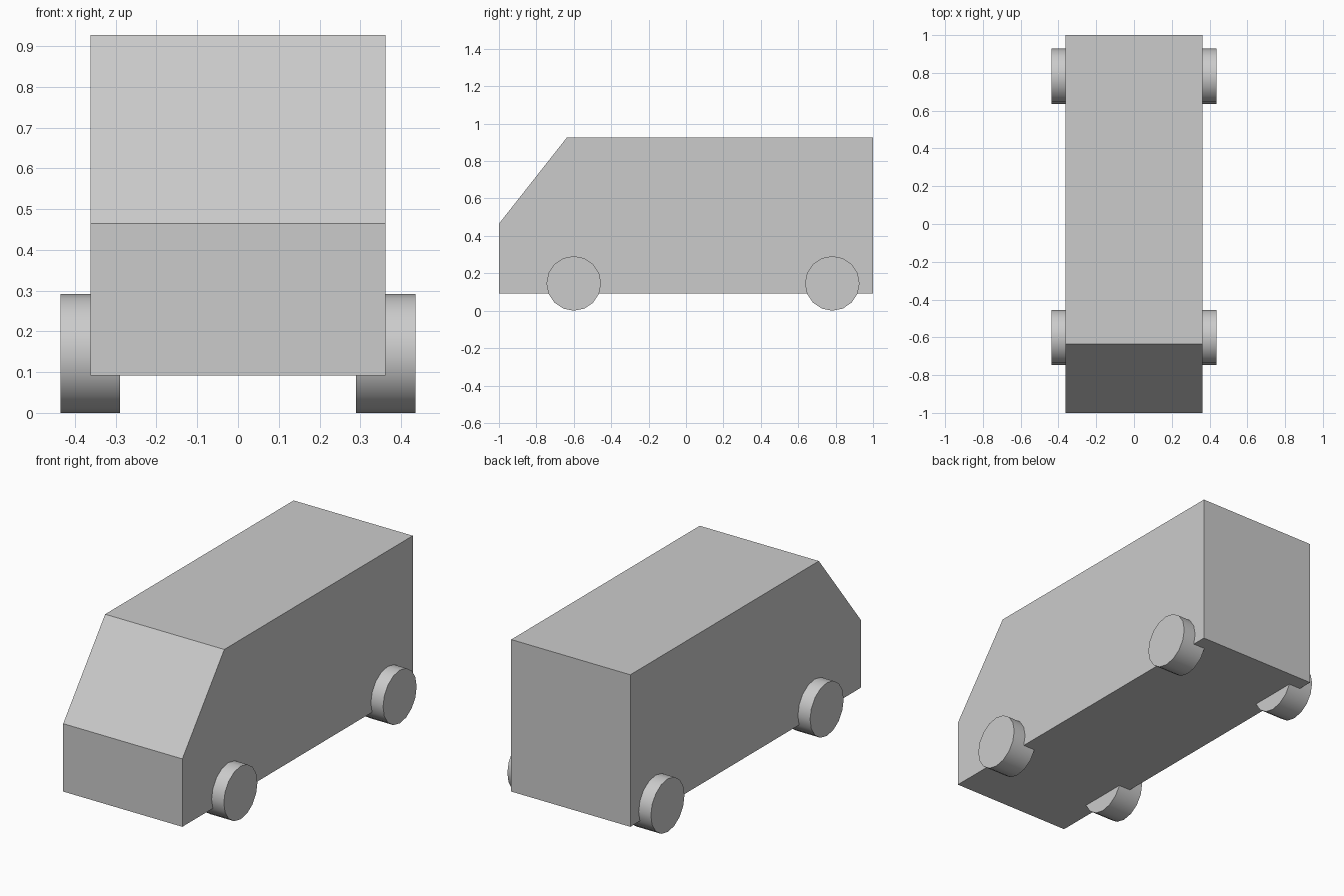
import bpy, bmesh
from math import radians

if "Cube" in bpy.data.objects:
    bpy.data.objects.remove(bpy.data.objects["Cube"])

HALF_WIDTH = 0.362
WHEEL_RADIUS = 0.146
WHEEL_WIDTH = 0.146

# Body: side profile (y, z) extruded across the width
profile = [(-1, 0.092), (1, 0.092), (1, 0.927), (-0.636, 0.927), (-1, 0.465)]
bm = bmesh.new()
side = bm.faces.new([bm.verts.new((-HALF_WIDTH, y, z)) for y, z in profile])
ext = bmesh.ops.extrude_face_region(bm, geom=[side], use_keep_orig=True)
verts = [g for g in ext["geom"] if isinstance(g, bmesh.types.BMVert)]
bmesh.ops.translate(bm, verts=verts, vec=(2 * HALF_WIDTH, 0, 0))
bmesh.ops.recalc_face_normals(bm, faces=bm.faces)
mesh = bpy.data.meshes.new("van_body")
bm.to_mesh(mesh)
bm.free()
bpy.context.collection.objects.link(bpy.data.objects.new("van_body", mesh))


# Wheels: smooth tread with sharp flat caps
def add_wheel(name, x, y):
    bpy.ops.mesh.primitive_cylinder_add(
        vertices=16, radius=WHEEL_RADIUS, depth=WHEEL_WIDTH,
        location=(x, y, WHEEL_RADIUS), rotation=(0, radians(90), 0))
    bpy.context.object.name = name
    bpy.ops.object.shade_smooth_by_angle(angle=radians(40))


for end, y in (("front", -0.6), ("rear", 0.782)):
    for label, sign in (("left", 1), ("right", -1)):
        add_wheel(f"{end}_{label}_wheel", sign * 0.363, y)
